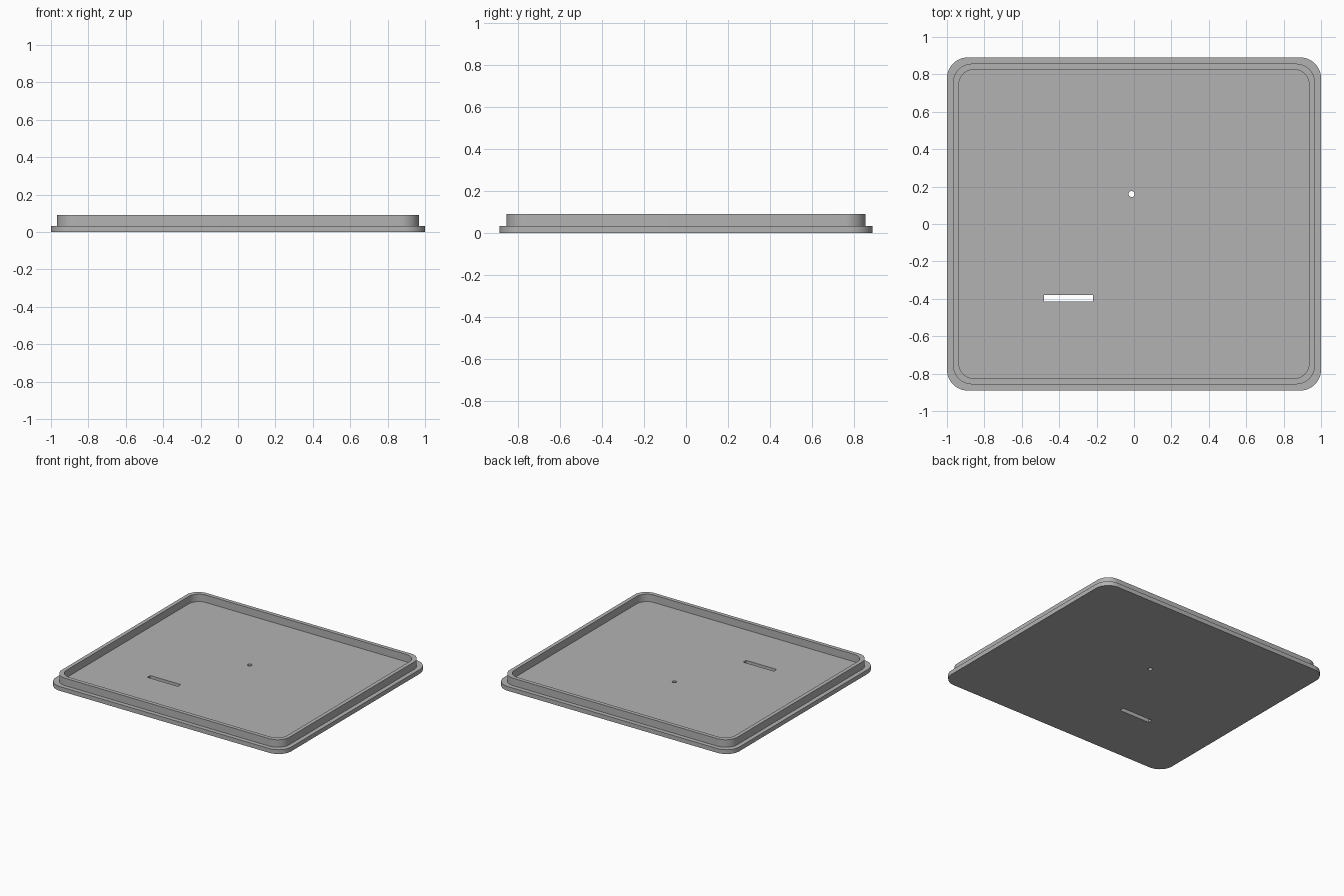
import bpy, bmesh, math

cube = bpy.data.objects.get("Cube")
if cube:
    bpy.data.objects.remove(cube, do_unlink=True)

BASE_TOP, RIM_TOP = 0.033, 0.09
bm = bmesh.new()


def rounded_rect(hx, hy, r, seg=12):
    """Outline points of a centred rectangle with rounded corners."""
    pts = []
    for i, (sx, sy) in enumerate([(1, 1), (-1, 1), (-1, -1), (1, -1)]):
        for k in range(seg + 1):
            a = math.radians(90) * (i + k / seg)
            pts.append((sx * (hx - r) + r * math.cos(a),
                        sy * (hy - r) + r * math.sin(a)))
    return pts


def ring(pts, z):
    return [bm.verts.new((x, y, z)) for x, y in pts]


def bridge(a, b):
    n = len(a)
    for i in range(n):
        j = (i + 1) % n
        bm.faces.new((a[i], a[j], b[j], b[i]))


def fill(*rings):
    """Flat face bounded by the first ring, pierced by the others."""
    edges = []
    for r in rings:
        for i in range(len(r)):
            pair = (r[i - 1], r[i])
            edges.append(bm.edges.get(pair) or bm.edges.new(pair))
    bmesh.ops.triangle_fill(bm, edges=edges, use_beauty=True)


# Outlines: base plate, rim outside, rim inside
plate = rounded_rect(1.0, 0.89, 0.11)
rim_out = rounded_rect(0.967, 0.857, 0.1)
rim_in = rounded_rect(0.937, 0.827, 0.085)

# Stepped section from the underside up over the rim and down to the floor
section = [ring(plate, 0), ring(plate, BASE_TOP), ring(rim_out, BASE_TOP),
           ring(rim_out, RIM_TOP), ring(rim_in, RIM_TOP), ring(rim_in, BASE_TOP)]
for lower, upper in zip(section, section[1:]):
    bridge(lower, upper)

# Slot and round hole through the floor
slot = [(-0.48, -0.415), (-0.22, -0.415), (-0.22, -0.38), (-0.48, -0.38)]
hole = [(-0.013 + 0.016 * math.cos(math.tau * i / 24),
         0.16 + 0.016 * math.sin(math.tau * i / 24)) for i in range(24)]
low = [ring(slot, 0), ring(hole, 0)]
high = [ring(slot, BASE_TOP), ring(hole, BASE_TOP)]
for a, b in zip(low, high):
    bridge(a, b)
fill(section[0], *low)
fill(section[-1], *high)
bmesh.ops.recalc_face_normals(bm, faces=bm.faces[:])

mesh = bpy.data.meshes.new("tray_lid")
bm.to_mesh(mesh)
bm.free()
lid = bpy.data.objects.new("tray_lid", mesh)
bpy.context.collection.objects.link(lid)

# Plain grey material
grey = bpy.data.materials.new("grey")
grey.use_nodes = True
colour = (0.45, 0.45, 0.45, 1)
grey.diffuse_color = colour
grey.node_tree.nodes["Principled BSDF"].inputs["Base Color"].default_value = colour
mesh.materials.append(grey)

# Smooth corners, crisp edges
bpy.ops.object.select_all(action='DESELECT')
lid.select_set(True)
bpy.context.view_layer.objects.active = lid
bpy.ops.object.shade_smooth_by_angle(angle=math.radians(30))
